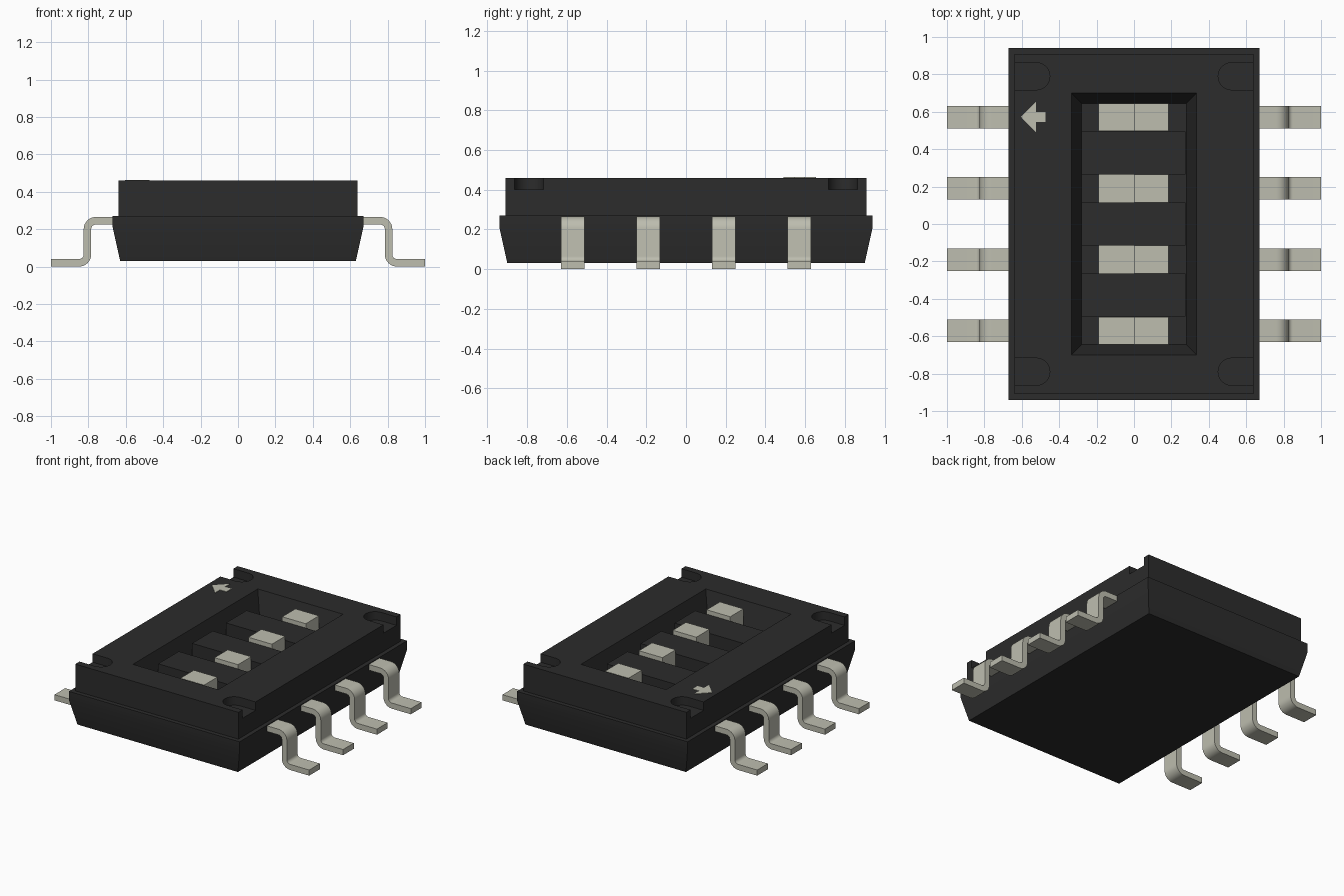
import bpy, bmesh
from math import sin, cos, pi, radians
from mathutils import Vector

if "Cube" in bpy.data.objects:
    bpy.data.objects.remove(bpy.data.objects["Cube"])


def material(name, colour):
    m = bpy.data.materials.new(name)
    m.use_nodes = True
    m.diffuse_color = colour
    bsdf = next(n for n in m.node_tree.nodes if n.type == "BSDF_PRINCIPLED")
    bsdf.inputs["Base Color"].default_value = colour
    return m


black = material("black plastic", (0.025, 0.025, 0.025, 1))
metal = material("pale metal", (0.51, 0.51, 0.43, 1))


def loft(name, rings, mat):
    """Skin a solid through closed rings of points."""
    bm = bmesh.new()
    loops = [[bm.verts.new(p) for p in ring] for ring in rings]
    n = len(loops[0])
    for a, b in zip(loops, loops[1:]):
        for i in range(n):
            j = (i + 1) % n
            bm.faces.new((a[i], a[j], b[j], b[i]))
    bm.faces.new(loops[0])
    bm.faces.new(loops[-1])
    bmesh.ops.recalc_face_normals(bm, faces=bm.faces)
    mesh = bpy.data.meshes.new(name)
    bm.to_mesh(mesh)
    bm.free()
    mesh.materials.append(mat)
    ob = bpy.data.objects.new(name, mesh)
    bpy.context.collection.objects.link(ob)
    return ob


def rect(hx, hy, z):
    return [(-hx, -hy, z), (hx, -hy, z), (hx, hy, z), (-hx, hy, z)]


def box(name, x0, x1, y0, y1, z0, z1, mat):
    rings = [[(x0, y0, z), (x1, y0, z), (x1, y1, z), (x0, y1, z)] for z in (z0, z1)]
    return loft(name, rings, mat)


def activate(ob):
    bpy.ops.object.select_all(action="DESELECT")
    ob.select_set(True)
    bpy.context.view_layer.objects.active = ob


def cut(target, cutter):
    cutter.hide_render = True
    mod = target.modifiers.new("cut", "BOOLEAN")
    mod.operation = "DIFFERENCE"
    mod.solver = "EXACT"
    mod.object = cutter
    activate(target)
    bpy.ops.object.modifier_apply(modifier=mod.name)
    bpy.data.objects.remove(cutter)


# Housing: tapered base, ledge and upper block
TOP, FLOOR = 0.46, 0.27
housing = loft("housing", [
    rect(0.63, 0.90, 0.03), rect(0.67, 0.94, 0.21), rect(0.67, 0.94, FLOOR),
    rect(0.64, 0.91, FLOOR), rect(0.64, 0.91, TOP)], black)

# Sloped window, extended above the top along the same slope
slope = 0.055 / (TOP - FLOOR)
over = 0.05
cut(housing, loft("window_cutter", [
    rect(0.28, 0.645, FLOOR),
    rect(0.335 + slope * over, 0.70 + slope * over, TOP + over)], black))

# Round-ended corner notches, open at the sides
R = 0.073
for sx in (-1, 1):
    for sy in (-1, 1):
        arc = [(0.523 - R * sin(pi * i / 16), R * cos(pi * i / 16)) for i in range(17)]
        outline = [(0.72, R)] + arc + [(0.72, -R)]
        cut(housing, loft("notch_cutter", [
            [(sx * x, sy * 0.79 + y, z) for x, y in outline] for z in (0.40, 0.52)], black))
activate(housing)
bpy.ops.object.shade_smooth_by_angle(angle=radians(20))

# Dividers between the switch slots
for i in range(3):
    y = (i - 1) * 0.38
    box(f"divider_{i + 1}", -0.28, 0.275, y - 0.115, y + 0.115, FLOOR - 0.02, 0.40, black)


def bend(cx, cz, r, a0, a1, steps=8):
    return [(cx + r * cos(radians(a0 + (a1 - a0) * i / steps)),
             cz + r * sin(radians(a0 + (a1 - a0) * i / steps))) for i in range(steps + 1)]


# Lead side profile: out of the body, down, and out along the foot
IN, OUT, H = 0.025, 0.065, 0.265
upper = [(0.60, H)] + bend(0.825 - OUT, H - OUT, OUT, 90, 0) \
    + bend(0.785 + OUT, OUT, IN, 180, 270) + [(1.0, 0.04)]
lower = [(1.0, 0.0)] + bend(0.785 + OUT, OUT, OUT, 270, 180) \
    + bend(0.825 - OUT, H - OUT, IN, 0, 90) + [(0.60, H - 0.04)]

for i in range(4):
    y = (i - 1.5) * 0.38
    # Slider: low shoe with one raised half
    shoe = [(-0.19, FLOOR - 0.01), (0.185, FLOOR - 0.01), (0.185, 0.43),
            (0.0, 0.43), (0.0, 0.30), (-0.19, 0.30)]
    loft(f"slider_{i + 1}", [[(x, y + d, z) for x, z in shoe] for d in (-0.074, 0.074)], metal)
    # Bent leads on both sides
    for side, s in (("left", 1), ("right", -1)):
        lead = loft(f"{side}_lead_{i + 1}", [
            [(s * x, y + d, z) for x, z in upper + lower] for d in (-0.06, 0.06)], metal)
        activate(lead)
        bpy.ops.object.shade_smooth_by_angle(angle=radians(30))

# Painted direction arrow
arrow = [(-0.605, 0.573), (-0.523, 0.49), (-0.523, 0.545), (-0.472, 0.545),
         (-0.472, 0.60), (-0.523, 0.60), (-0.523, 0.655)]
loft("arrow_mark", [[(x, y, z) for x, y in arrow] for z in (TOP - 0.002, TOP + 0.003)], metal)
